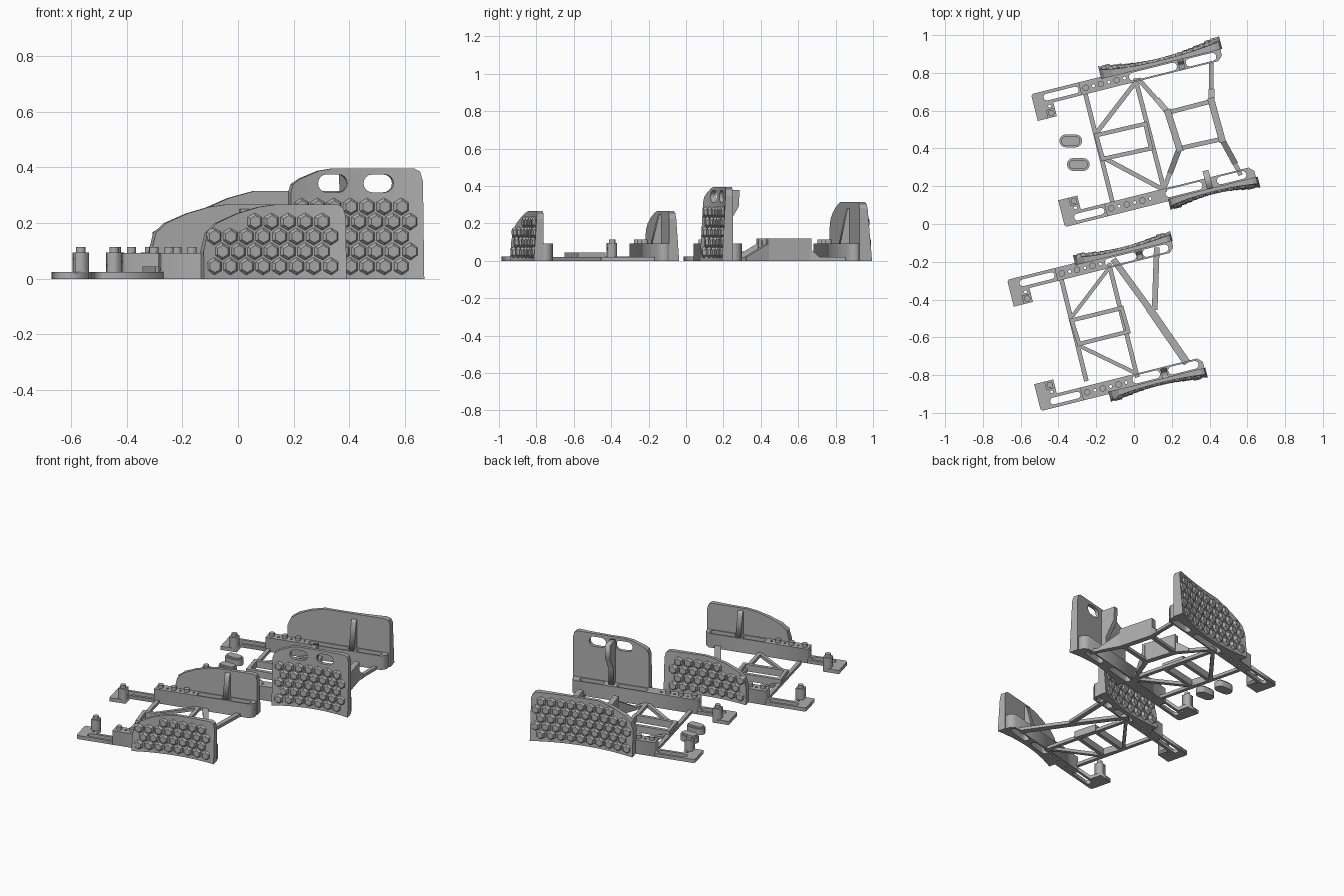
import bpy, bmesh
from math import sin, cos, pi, radians
from mathutils import Matrix, Vector

cube = bpy.data.objects.get("Cube")
if cube:
    bpy.data.objects.remove(cube)

grey = bpy.data.materials.new("plain_grey")
grey.use_nodes = True
GREY = (0.42, 0.42, 0.42, 1)
grey.diffuse_color = GREY
grey.node_tree.nodes["Principled BSDF"].inputs["Base Color"].default_value = GREY
TILT = radians(14)


def finish(bm, name, matrix=Matrix()):
    """Place a bmesh in the scene as a named grey part."""
    bm.transform(matrix)
    bmesh.ops.remove_doubles(bm, verts=bm.verts, dist=0.0001)
    bmesh.ops.recalc_face_normals(bm, faces=bm.faces)
    mesh = bpy.data.meshes.new(name)
    bm.to_mesh(mesh)
    bm.free()
    mesh.materials.append(grey)
    obj = bpy.data.objects.new(name, mesh)
    bpy.context.collection.objects.link(obj)
    return obj


def stadium(a, b, y, r, n=8):
    """Outline of a rounded slot from a to b along the first axis."""
    right = [(b - r + r * cos(k), y + r * sin(k)) for k in [pi * i / n - pi / 2 for i in range(n + 1)]]
    left = [(a + r - r * cos(k), y - r * sin(k)) for k in [pi * i / n - pi / 2 for i in range(n + 1)]]
    return right + left


def circle(x, y, r, n=16):
    return [(x + r * cos(2 * pi * i / n), y + r * sin(2 * pi * i / n)) for i in range(n)]


def plate(name, outlines, z0, z1, matrix=Matrix()):
    """Extruded outline; every outline after the first is a hole."""
    curve = bpy.data.curves.new(name, 'CURVE')
    curve.dimensions, curve.fill_mode = '2D', 'BOTH'
    curve.extrude = (z1 - z0) / 2
    for pts in outlines:
        sp = curve.splines.new('POLY')
        sp.points.add(len(pts) - 1)
        for p, q in zip(sp.points, pts):
            p.co = (q[0], q[1], 0, 1)
        sp.use_cyclic_u = True
    temp = bpy.data.objects.new(name, curve)
    mesh = bpy.data.meshes.new_from_object(temp)
    bm = bmesh.new()
    bm.from_mesh(mesh)
    bpy.data.objects.remove(temp)
    bpy.data.meshes.remove(mesh)
    bpy.data.curves.remove(curve)
    return finish(bm, name, matrix @ Matrix.Translation((0, 0, (z0 + z1) / 2)))


def strut(name, a, b, width=0.024, top=(0.02, 0.02)):
    """Bar on the ground between two points; the top may slope."""
    a, b = Vector(a), Vector(b)
    d = (b - a).normalized() * width / 2
    n = Vector((-d.y, d.x))
    bm = bmesh.new()
    rings = []
    for p, h in ((a - d, top[0]), (b + d, top[1])):
        rings.append([bm.verts.new((*(p + n * k), z)) for k, z in ((-1, 0), (1, 0), (1, h), (-1, h))])
    bm.faces.new(rings[0])
    bm.faces.new(rings[1])
    for i in range(4):
        j = (i + 1) % 4
        bm.faces.new((rings[0][i], rings[0][j], rings[1][j], rings[1][i]))
    return finish(bm, name)


def height_at(profile, u):
    for (u0, z0), (u1, z1) in zip(profile, profile[1:]):
        if u <= u1:
            return z0 + (z1 - z0) * (u - u0) / (u1 - u0)
    return profile[-1][1]


def side_wall(name, m, s0, s1, profile, flare, zmax):
    """Upright panel with a flat inside and a hollow, studded outside."""
    peak = max(z for u, z in profile)

    def outer(u, z):
        return -0.008 - flare * (2 * u - 1) ** 2 * (1 - 0.55 * z / peak)

    bm = bmesh.new()
    us = sorted({i / 24 for i in range(25)} | {u for u, z in profile})
    rings = []
    for u in us:
        s, h = s0 + (s1 - s0) * u, height_at(profile, u)
        rings.append([bm.verts.new(c) for c in
                      ((s, 0.012, 0), (s, outer(u, 0), 0), (s, outer(u, h), h), (s, 0.012, h))])
    for p, q in zip(rings, rings[1:]):
        for i in range(4):
            j = (i + 1) % 4
            bm.faces.new((p[i], p[j], q[j], q[i]))
    bm.faces.new(rings[0])
    bm.faces.new(rings[-1])
    wall = finish(bm, name + "_wall", m)

    # hexagonal studs in staggered rows
    bm = bmesh.new()
    pitch, row, z = 0.062, 0, 0.045
    while z < zmax:
        s = s0 + 0.04 + (row % 2) * pitch / 2
        while s < s1 - 0.03:
            u = (s - s0) / (s1 - s0)
            if z + 0.03 < height_at(profile, u):
                t = outer(u, z)
                loops = []
                for r, out in ((0.032, -0.006), (0.031, 0.002), (0.022, 0.013)):
                    loops.append([bm.verts.new((s + r * sin(k * pi / 3), t - out, z + r * cos(k * pi / 3)))
                                  for k in range(6)])
                for p, q in zip(loops, loops[1:]):
                    for i in range(6):
                        bm.faces.new((p[i], p[i - 1], q[i - 1], q[i]))
                bm.faces.new(loops[-1])
            s += pitch
        z += 0.0535
        row += 1
    finish(bm, name + "_wall_studs", m)
    return wall


def rail(name, origin, inward, length, slots, bosses, wall, profile, flare, rib_s, rib, zmax=0.27):
    """Slotted rail with end bracket, pegs, side wall and rib."""
    m = Matrix.Translation((*origin, 0)) @ Matrix.Rotation(TILT, 4, 'Z') @ Matrix.Diagonal((1, inward, 1, 1))
    w, start = 0.07, bosses[0] - 0.03
    pin_holes = [circle(b + 0.043, 0.037, 0.008, 10) for b in bosses]
    foot = [(0.104, w), (0.104, 0.146), (0, 0.146), (0, 0.01), (0.01, 0), (start, 0), (start, w)]
    plate(name + "_foot", [foot, stadium(0.06, start - 0.008, 0.035, 0.018), circle(0.08, 0.085, 0.008, 10)],
          0, 0.024, m)
    body = [(start, 0), (length, 0), (length, w - 0.025), (length - 0.025, w), (start, w)]
    plate(name + "_body", [body] + [stadium(a, b, 0.04, 0.021) for a, b in slots] + pin_holes, 0, 0.093, m)
    plate(name + "_post", [[(0.055, 0.1), (0.104, 0.1), (0.104, 0.146), (0.055, 0.146)]], 0.02, 0.095, m)
    for b, t in [(0.08, 0.122)] + [(b, 0.037) for b in bosses]:
        plate(name + "_peg", [circle(b, t, 0.017)], 0.09, 0.114, m)
    upright = m @ Matrix.Translation((rib_s, 0, 0)) @ Matrix(
        ((0, 0, 1, 0), (1, 0, 0, 0), (0, 1, 0, 0), (0, 0, 0, 1)))
    plate(name + "_rib", [rib], -0.016, 0.016, upright)
    return side_wall(name, m, *wall, profile, flare, zmax), m


def plain_rib(top):
    return [(0, 0.08), (0.066, 0.08), (0.028, top - 0.02), (0.02, top), (0, top)]


# wall top edges, as fraction along the wall and height
LOW = [(0, 0.1), (0.03, 0.165), (0.1, 0.2), (0.25, 0.235), (0.4, 0.258), (0.52, 0.267),
       (0.95, 0.267), (0.985, 0.255), (1, 0.225)]
LONG = [(0, 0.17), (0.03, 0.22), (0.1, 0.255), (0.22, 0.29), (0.36, 0.315), (0.95, 0.315), (0.985, 0.305), (1, 0.28)]
TALL = [(0, 0.31), (0.02, 0.34), (0.08, 0.36), (0.22, 0.388), (0.32, 0.396), (0.94, 0.396), (0.98, 0.385), (1, 0.35)]

# the four rails
UP_B, DOWN_B = (0.289, 0.372, 0.457), (0.262, 0.347, 0.432)
rail("rear_outer_rail", (-0.545, 0.687), -1, 1.03, [(0.525, 0.785), (0.835, 1.0)], UP_B,
     (0.38, 1.04), LONG, 0.05, 0.81, plain_rib(0.28))
tall_wall, tall_m = rail("rear_inner_rail", (-0.366, -0.016), 1, 1.045, [(0.56, 0.76), (0.84, 1.0)], DOWN_B,
                         (0.565, 1.055), TALL, 0.04, 0.795,
                         [(0, 0.08), (0.05, 0.08), (0.045, 0.19), (0.105, 0.29), (0.11, 0.38), (0, 0.38)], 0.28)
rail("front_inner_rail", (-0.672, -0.296), -1, 0.895, [(0.525, 0.695), (0.73, 0.87)], UP_B,
     (0.37, 0.9), LOW, 0.035, 0.712, plain_rib(0.25))
rail("front_outer_rail", (-0.493, -0.99), 1, 0.895, [(0.51, 0.66), (0.705, 0.87)], DOWN_B,
     (0.372, 0.9), LOW, 0.035, 0.683, plain_rib(0.25))

# two rounded windows through the tall wall
for s in (0.725, 0.895):
    turn = tall_m @ Matrix(((1, 0, 0, 0), (0, 0, 1, 0), (0, 1, 0, 0), (0, 0, 0, 1)))
    cutter = plate("window_cutter", [stadium(s - 0.055, s + 0.055, 0.343, 0.032)], -0.2, 0.04, turn)
    cutter.hide_render = True
    mod = tall_wall.modifiers.new("window", 'BOOLEAN')
    mod.operation, mod.object, mod.solver = 'DIFFERENCE', cutter, 'EXACT'
    bpy.context.view_layer.objects.active = tall_wall
    bpy.ops.object.modifier_apply(modifier=mod.name)
    bpy.data.objects.remove(cutter)

# rear frame: cross bars, braces and box rim
for a, b in [((-0.26, 0.7), (-0.11, 0.1)), ((0.01, 0.76), (0.16, 0.18)), ((0, 0.74), (-0.2, 0.48)),
             ((-0.16, 0.35), (0.14, 0.19)), ((0.03, 0.76), (0.18, 0.59)), ((0.24, 0.4), (0.16, 0.19)),
             ((0.41, 0.84), (0.41, 0.65)), ((0.465, 0.45), (0.56, 0.27)),
             ((0.18, 0.59), (0.41, 0.65)), ((0.24, 0.4), (0.465, 0.45))]:
    strut("rear_brace", a, b)
# raised beams with ramps
for a, b, c, d in [((0.18, 0.59), (0.24, 0.4), (0.13, 0.65), (0.195, 0.28)),
                   ((0.41, 0.65), (0.465, 0.45), (0.41, 0.7), (0.53, 0.33))]:
    strut("raised_beam", a, b, 0.036, (0.12, 0.12))
    strut("beam_ramp", a, c, 0.03, (0.09, 0.02))
    strut("beam_ramp", b, d, 0.03, (0.11, 0.02))

# front frame: cross bars and braces
for a, b, w in [((-0.39, -0.27), (-0.255, -0.82), 0.024), ((-0.13, -0.22), (0.015, -0.8), 0.024),
                ((-0.13, -0.23), (-0.32, -0.48), 0.02), ((-0.29, -0.645), (0, -0.785), 0.02),
                ((-0.1, -0.2), (0.09, -0.46), 0.034), ((0.09, -0.46), (0.27, -0.72), 0.04),
                ((0.12, -0.14), (0.11, -0.44), 0.03)]:
    strut("front_brace", a, b, w)

# rectangular rims between the cross bars
for name, corners in (("rear_box_rim", [(-0.2, 0.47), (0.06, 0.53), (0.09, 0.4), (-0.165, 0.345)]),
                      ("front_box_rim", [(-0.33, -0.51), (-0.065, -0.445), (-0.03, -0.57), (-0.29, -0.635)])):
    for i in range(4):
        strut(name, corners[i - 1], corners[i], 0.022, (0.045, 0.045))

# two loose oval pads
for x, y in ((-0.335, 0.44), (-0.295, 0.315)):
    plate("oval_pad", [stadium(x - 0.06, x + 0.06, y, 0.034)], 0, 0.04)
    plate("oval_pad_top", [stadium(x - 0.05, x + 0.05, y, 0.025)], 0.04, 0.05)
